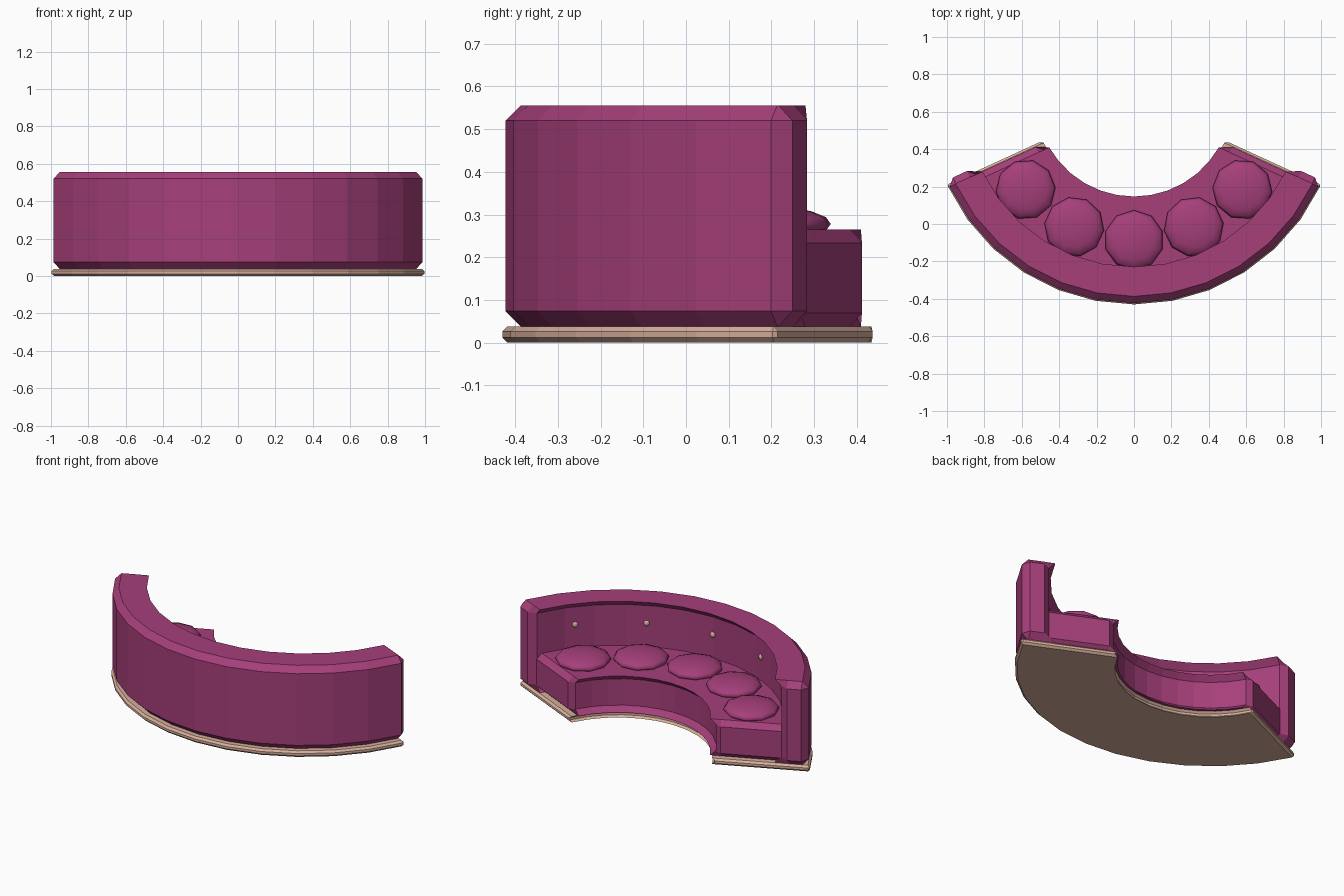
import bpy, bmesh, math
from mathutils import Matrix, Vector

if "Cube" in bpy.data.objects:
    bpy.data.objects.remove(bpy.data.objects["Cube"])

CY = 0.67                    # centre of all arcs lies at (0, CY)
HALF = math.radians(65.3)    # half of the sweep angle
SEG = 12                     # facets along each arc


def material(name, rgb):
    m = bpy.data.materials.new(name)
    m.diffuse_color = (*rgb, 1)
    m.use_nodes = True
    m.node_tree.nodes["Principled BSDF"].inputs["Base Color"].default_value = m.diffuse_color
    return m


FABRIC = material("magenta_fabric", (0.38, 0.05, 0.195))
WOOD = material("pale_beige", (0.68, 0.43, 0.33))


def finish(bm, name, mat):
    bmesh.ops.recalc_face_normals(bm, faces=bm.faces[:])
    me = bpy.data.meshes.new(name)
    bm.to_mesh(me)
    bm.free()
    ob = bpy.data.objects.new(name, me)
    bpy.context.collection.objects.link(ob)
    me.materials.append(mat)
    return ob


def rail(r, r_end, s_arc, s_end):
    """Plan line: an arc of radius r plus one point on each end face."""
    a = HALF - math.asin(s_arc / r)
    pts = [(r * math.sin(t), CY - r * math.cos(t))
           for t in (-a + 2 * a * i / SEG for i in range(SEG + 1))]
    ex = r_end * math.sin(HALF) - s_end * math.cos(HALF)
    ey = CY - r_end * math.cos(HALF) - s_end * math.sin(HALF)
    return [(-ex, ey)] + pts + [(ex, ey)]


def curved_block(name, mat, r_in, r_out, z0, z1, s_end, chamfer, bev, bev_z):
    """Curved bar with sloped rims; the inner rim leans towards the centre."""
    bm = bmesh.new()
    levels = [(z0, bev), (z0 + bev_z, 0), (z1 - bev_z, 0), (z1, bev)]
    rings = []
    for z, b in levels:
        s_arc = s_end + max(chamfer, b)
        outer = rail(r_out - b, r_out - max(chamfer, b), s_arc, s_end + b)
        inner = rail(r_in - b, r_in + chamfer, s_arc, s_end + b)
        rings.append([[bm.verts.new((x, y, z)) for x, y in line]
                      for line in (outer, inner)])
    n = SEG + 3
    for lo, hi in zip(rings, rings[1:]):
        loop_lo, loop_hi = lo[0] + lo[1][::-1], hi[0] + hi[1][::-1]
        for i in range(2 * n):
            j = (i + 1) % (2 * n)
            bm.faces.new((loop_lo[i], loop_lo[j], loop_hi[j], loop_hi[i]))
    for outer, inner in (rings[0], rings[-1]):
        for i in range(n - 1):
            bm.faces.new((outer[i], outer[i + 1], inner[i + 1], inner[i]))
    return finish(bm, name, mat)


def pebble(name, mat, angle, r, z, scale, segs, rings):
    """Flattened smooth ball placed on the arc and turned to face its centre."""
    bm = bmesh.new()
    bmesh.ops.create_uvsphere(bm, u_segments=segs, v_segments=rings, radius=1)
    for f in bm.faces:
        f.smooth = True
    pos = Vector((r * math.sin(angle), CY - r * math.cos(angle), z))
    bm.transform(Matrix.Translation(pos) @ Matrix.Rotation(angle, 4, 'Z')
                 @ Matrix.Diagonal((*scale, 1)))
    return finish(bm, name, mat)


# Plinth, seat and backrest
curved_block("base", WOOD, 0.55, 1.10, 0, 0.038, 0.0, 0.008, 0.012, 0.012)
curved_block("seat", FABRIC, 0.555, 1.0, 0.038, 0.265, 0.015, 0.03, 0.032, 0.031)
curved_block("backrest", FABRIC, 0.935, 1.093, 0.038, 0.556, -0.022, 0.038, 0.036, 0.036)

# Seat cushions with a button above each on the backrest
for i in range(5):
    ang = math.radians(25 * (i - 2))
    pebble(f"cushion_{i + 1}", FABRIC, ang, 0.756, 0.278, (0.16, 0.16, 0.042), 10, 8)
    pebble(f"button_{i + 1}", WOOD, ang, 0.932, 0.41, (0.018, 0.012, 0.018), 8, 6)
